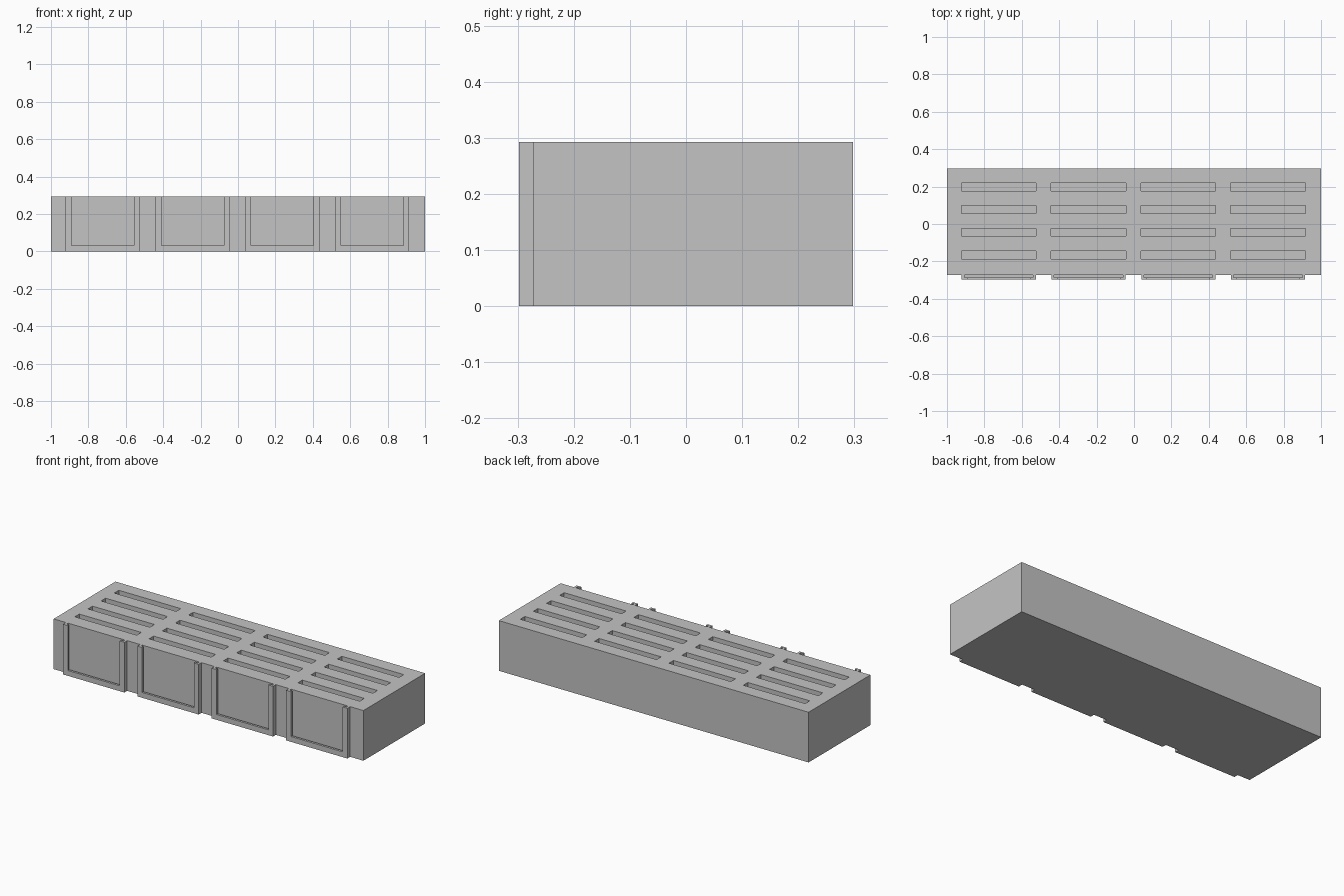
import bpy, bmesh
from mathutils import Matrix, Vector

if "Cube" in bpy.data.objects:
    bpy.data.objects.remove(bpy.data.objects["Cube"])

HEIGHT = 0.293
FRONT, BACK = -0.272, 0.298      # body depth limits
LIP_FRONT = -0.298               # outermost face of the holders
LIP_BACK = -0.285
PITCH = 0.48

grey = bpy.data.materials.new("grey")
grey.use_nodes = True
grey.diffuse_color = (0.55, 0.55, 0.55, 1)
grey.node_tree.nodes["Principled BSDF"].inputs["Base Color"].default_value = (0.55, 0.55, 0.55, 1)


def add_box(bm, low, high):
    low, high = Vector(low), Vector(high)
    size = Matrix.Diagonal((*(high - low), 1))
    bmesh.ops.create_cube(bm, size=1, matrix=Matrix.Translation((low + high) / 2) @ size)


def add_u_rim(bm, x, half, rim, y0, y1):
    """U-shaped rim, open at the top, extruded from y0 to y1."""
    inner = half - rim
    outline = [(-half, 0), (half, 0), (half, HEIGHT), (inner, HEIGHT),
               (inner, rim), (-inner, rim), (-inner, HEIGHT), (-half, HEIGHT)]
    face = bm.faces.new([bm.verts.new((x + px, y0, pz)) for px, pz in outline])
    extruded = bmesh.ops.extrude_face_region(bm, geom=[face])["geom"]
    moved = [v for v in extruded if isinstance(v, bmesh.types.BMVert)]
    bmesh.ops.translate(bm, verts=moved, vec=(0, y1 - y0, 0))


def finish(bm, name):
    bmesh.ops.recalc_face_normals(bm, faces=bm.faces)
    mesh = bpy.data.meshes.new(name)
    bm.to_mesh(mesh)
    bm.free()
    mesh.materials.append(grey)
    obj = bpy.data.objects.new(name, mesh)
    bpy.context.collection.objects.link(obj)
    return obj


columns = [(i - 1.5) * PITCH - 0.003 for i in range(4)]
rows = [0.198 - 0.1212 * j for j in range(4)]

# Solid body
bm = bmesh.new()
add_box(bm, (-1, FRONT, 0), (1, BACK, HEIGHT))
body = finish(bm, "rack_body")

# Pockets sunk into the top
bm = bmesh.new()
for x in columns:
    for y in rows:
        add_box(bm, (x - 0.2, y - 0.021, 0.032), (x + 0.2, y + 0.021, HEIGHT + 0.1))
cutter = finish(bm, "slot_cutter")
cutter.hide_render = True
cut = body.modifiers.new("slots", "BOOLEAN")
cut.operation = "DIFFERENCE"
cut.solver = "EXACT"
cut.object = cutter
bpy.context.view_layer.objects.active = body
bpy.ops.object.modifier_apply(modifier=cut.name)
bpy.data.objects.remove(cutter)

# Card holders on the front: a thin wall behind a wider retaining lip
for number, x in enumerate(columns, 1):
    bm = bmesh.new()
    add_u_rim(bm, x, 0.198, 0.014, FRONT, LIP_BACK)
    add_u_rim(bm, x, 0.198, 0.031, LIP_BACK, LIP_FRONT)
    finish(bm, f"card_holder_{number}")
